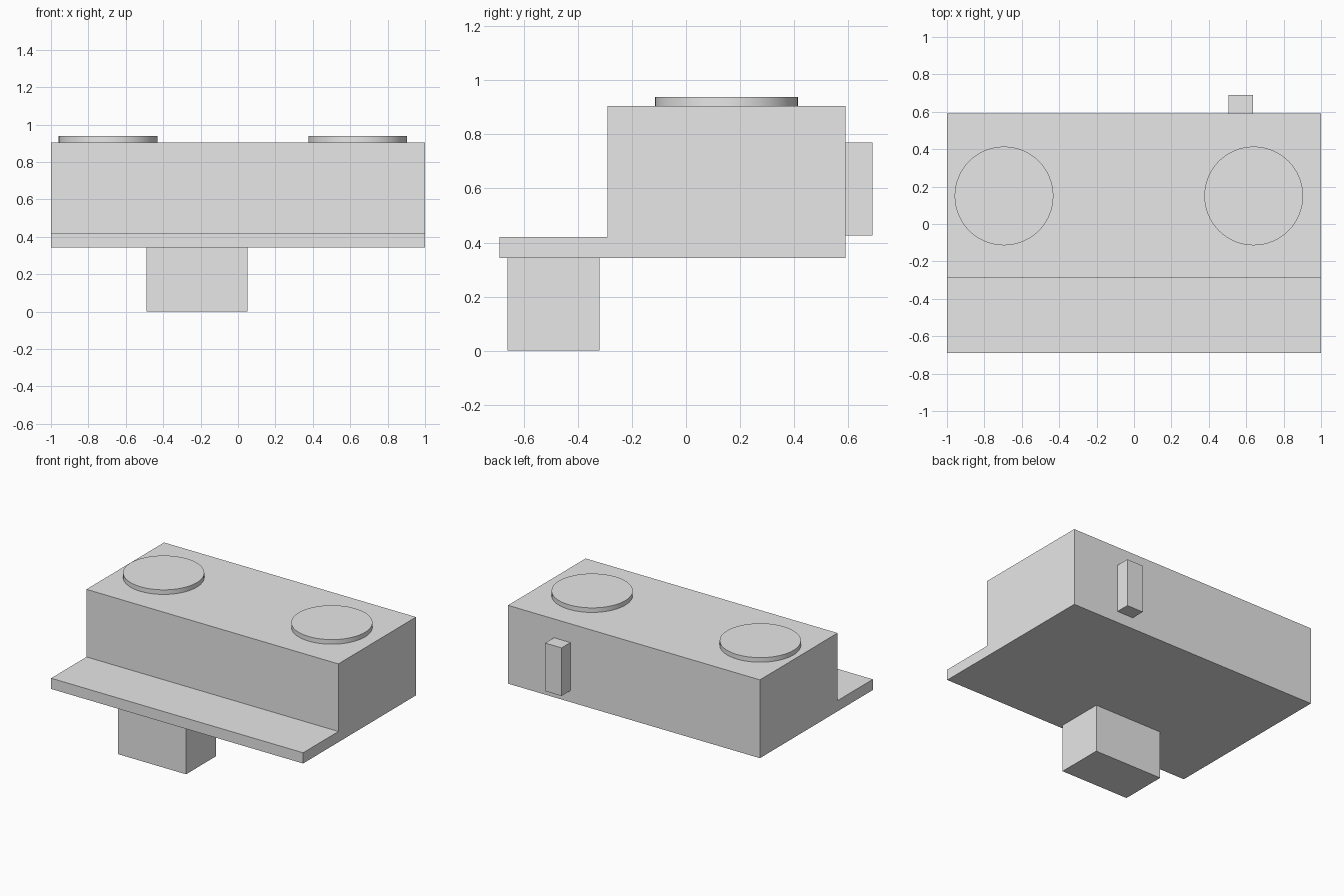
import bpy
import bmesh
import math

cube = bpy.data.objects.get("Cube")
if cube:
    bpy.data.objects.remove(cube, do_unlink=True)

# Single plain grey for every part
grey = bpy.data.materials.new("light grey")
grey.use_nodes = True
colour = (0.8, 0.8, 0.8, 1)
grey.diffuse_color = colour
grey.node_tree.nodes["Principled BSDF"].inputs["Base Color"].default_value = colour


def add_object(name, bm):
    bmesh.ops.recalc_face_normals(bm, faces=bm.faces)
    mesh = bpy.data.meshes.new(name)
    bm.to_mesh(mesh)
    bm.free()
    mesh.materials.append(grey)
    obj = bpy.data.objects.new(name, mesh)
    bpy.context.collection.objects.link(obj)
    return obj


def add_box(name, low, high):
    bm = bmesh.new()
    bmesh.ops.create_cube(bm, size=1)
    for v in bm.verts:
        v.co = [a if c < 0 else b for c, a, b in zip(v.co, low, high)]
    return add_object(name, bm)


def add_disc(name, x, y, z_low, z_high, radius):
    bpy.ops.mesh.primitive_cylinder_add(
        vertices=64, radius=radius, depth=z_high - z_low,
        location=(x, y, (z_low + z_high) / 2))
    obj = bpy.context.object
    obj.name = name
    obj.data.materials.append(grey)
    bpy.ops.object.shade_smooth_by_angle(angle=math.radians(30))


# Body with the front ledge: one stepped profile extruded along x
base, ledge, top = 0.343, 0.42, 0.905
front, step, back = -0.69, -0.29, 0.59
profile = [(front, base), (back, base), (back, top),
           (step, top), (step, ledge), (front, ledge)]
bm = bmesh.new()
face = bm.faces.new([bm.verts.new((-1, y, z)) for y, z in profile])
side = bmesh.ops.extrude_face_region(bm, geom=[face])
for v in side["geom"]:
    if isinstance(v, bmesh.types.BMVert):
        v.co.x = 1
add_object("body", bm)

# Block under the ledge and the upright handle on the back
add_box("lower_block", (-0.49, -0.66, 0), (0.05, -0.32, base))
add_box("back_handle", (0.505, back, 0.425), (0.635, 0.69, 0.77))

# Round discs on top
for name, x in (("right_disc", -0.695), ("left_disc", 0.64)):
    add_disc(name, x, 0.15, top, 0.938, 0.264)
